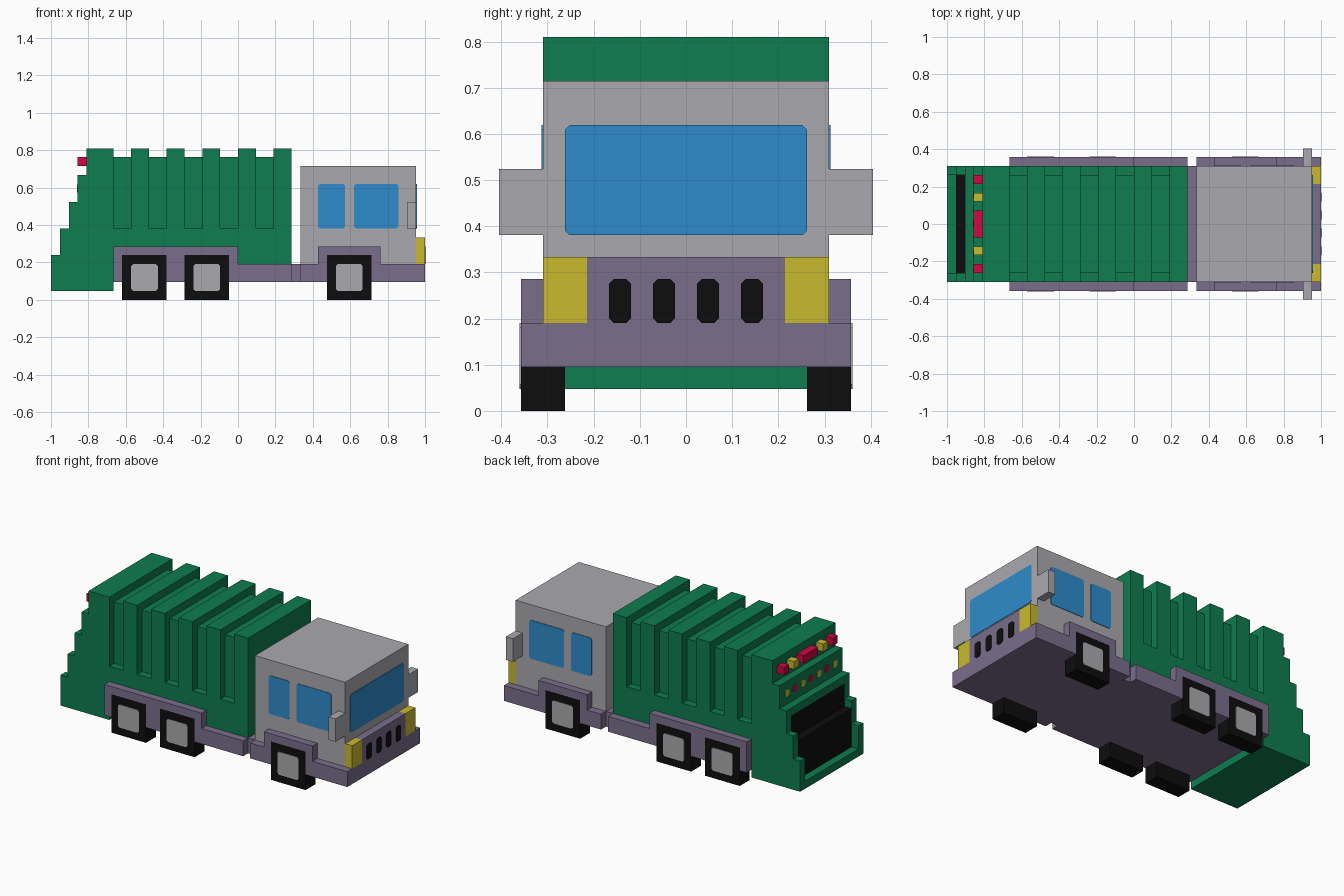
import bpy, bmesh

if "Cube" in bpy.data.objects:
    bpy.data.objects.remove(bpy.data.objects["Cube"])

U = 1 / 21  # the model sits on a grid of 42 cells over its length


def material(name, rgb):
    lin = [(c / 255 / 12.92) if c < 11 else ((c / 255 + 0.055) / 1.055) ** 2.4 for c in rgb]
    m = bpy.data.materials.new(name)
    m.diffuse_color = (*lin, 1)
    m.use_nodes = True
    m.node_tree.nodes["Principled BSDF"].inputs["Base Color"].default_value = m.diffuse_color
    return m


GREEN = material("green", (14, 125, 80))
GREY = material("grey", (170, 169, 174))
PURPLE = material("purple", (122, 110, 140))
BLUE = material("blue", (46, 140, 204))
YELLOW = material("yellow", (201, 186, 46))
RED = material("red", (205, 8, 70))
BLACK = material("black", (13, 13, 13))


def prism(name, pts, axis, a, b, mat):
    """Extrude a profile (grid units) along x or y, from a to b."""
    bm = bmesh.new()

    def place(p, t):
        return (t * U, p[0] * U, p[1] * U) if axis == "x" else (p[0] * U, t * U, p[1] * U)

    lo = [bm.verts.new(place(p, a)) for p in pts]
    hi = [bm.verts.new(place(p, b)) for p in pts]
    bm.faces.new(lo)
    bm.faces.new(hi)
    n = len(pts)
    for i in range(n):
        j = (i + 1) % n
        bm.faces.new((lo[i], lo[j], hi[j], hi[i]))
    bmesh.ops.recalc_face_normals(bm, faces=bm.faces)
    me = bpy.data.meshes.new(name)
    bm.to_mesh(me)
    bm.free()
    me.materials.append(mat)
    ob = bpy.data.objects.new(name, me)
    bpy.context.collection.objects.link(ob)
    return ob


def box(name, x0, x1, y0, y1, z0, z1, mat):
    return prism(name, [(x0, z0), (x1, z0), (x1, z1), (x0, z1)], "y", y0, y1, mat)


def plate(name, axis, at, side, u0, u1, z0, z1, mat, c=0.2):
    """Thin painted panel with clipped corners, lying on a flat face."""
    pts = [(u0 + c, z0), (u1 - c, z0), (u1, z0 + c), (u1, z1 - c),
           (u1 - c, z1), (u0 + c, z1), (u0, z1 - c), (u0, z0 + c)]
    return prism(name, pts, axis, at, at + side * 0.07, mat)


# Chassis
box("chassis", -14, 20, -6.5, 6.5, 2, 4, PURPLE)
box("front_bumper", 20, 21, -7.5, 7.5, 2, 4, PURPLE)
box("grille", 20, 21, -4.5, 4.5, 4, 7, PURPLE)
for y in (-3, -1, 1, 3):
    plate("grille_slot", "x", 21, 1, y - 0.5, y + 0.5, 4, 6, BLACK, 0.22)

# Cab with windscreen
box("cab", 7, 20, -6.5, 6.5, 4, 15, GREY)
plate("windscreen", "x", 20, 1, -5.5, 5.5, 8, 13, BLUE)

# Container: lower band, recessed core, raised ribs
box("container_base", -14, 6, -6.5, 6.5, 4, 8, GREEN)
box("container_core", -14, 6, -5.5, 5.5, 8, 16, GREEN)
for x in range(-12, 6, 4):
    box("container_rib", x, x + 2, -6.5, 6.5, 8, 17, GREEN)

# Stepped tail: inner block with black loading bay between side walls
top = [(-14, 1), (-14, 17), (-17, 17), (-17, 14), (-18, 14), (-18, 11), (-19, 11)]
wall = top + [(-19, 8), (-20, 8), (-20, 5), (-21, 5), (-21, 1)]
bay = top + [(-19, 10), (-19, 7), (-20, 7), (-20, 2), (-21, 2), (-21, 1)]
tail = prism("tail_loader", bay, "y", -5.5, 5.5, GREEN)
tail.data.materials.append(BLACK)
for f in tail.data.polygons:
    x, z = f.center.x / U, f.center.z / U
    if abs(f.normal.y) < 0.5 and -20.1 < x < -18.9 and 2.1 < z < 10:
        f.material_index = 1

# Rear roof lights and the row of small marker lights below
for y, w, mat in ((-5, 1, RED), (-3, 1, YELLOW), (0, 3, RED), (3, 1, YELLOW), (5, 1, RED)):
    box("roof_light", -18, -17, y - w / 2, y + w / 2, 15, 16, mat)
for i in range(7):
    y = (i - 3) * 1.65
    plate("marker_light", "x", -18, -1, y - 0.4, y + 0.4, 12.05, 12.95,
          RED if i % 2 else YELLOW)

# Parts repeated on both sides
rear_skirt = [(-14, 2), (-13, 2), (-13, 5), (-8, 5), (-8, 2), (-6, 2), (-6, 5), (-1, 5),
              (-1, 2), (6, 2), (6, 4), (0, 4), (0, 6), (-14, 6)]
front_skirt = [(7, 2), (10, 2), (10, 5), (15, 5), (15, 2), (20, 2), (20, 4),
               (16, 4), (16, 6), (9, 6), (9, 4), (7, 4)]
for s in (-1, 1):
    prism("tail_side_wall", wall, "y", s * 5.5, s * 6.5, GREEN)
    prism("rear_fender", rear_skirt, "y", s * 6.5, s * 7.5, PURPLE)
    prism("front_fender", front_skirt, "y", s * 6.5, s * 7.5, PURPLE)
    box("headlight", 20, 21, s * 4.5, s * 6.5, 4, 7, YELLOW)
    box("wing_mirror", 19, 20, s * 6.5, s * 8.5, 8, 11, GREY)
    plate("rear_side_window", "y", s * 6.5, s, 9, 12, 8, 13, BLUE)
    plate("front_side_window", "y", s * 6.5, s, 13, 18, 8, 13, BLUE)
    for x in (-13, -6, 10):
        box("wheel", x, x + 5, s * 5.5, s * 7.5, 0, 5, BLACK)
        plate("hub", "y", s * 7.5, s, x + 1, x + 4, 1, 4, GREY)
